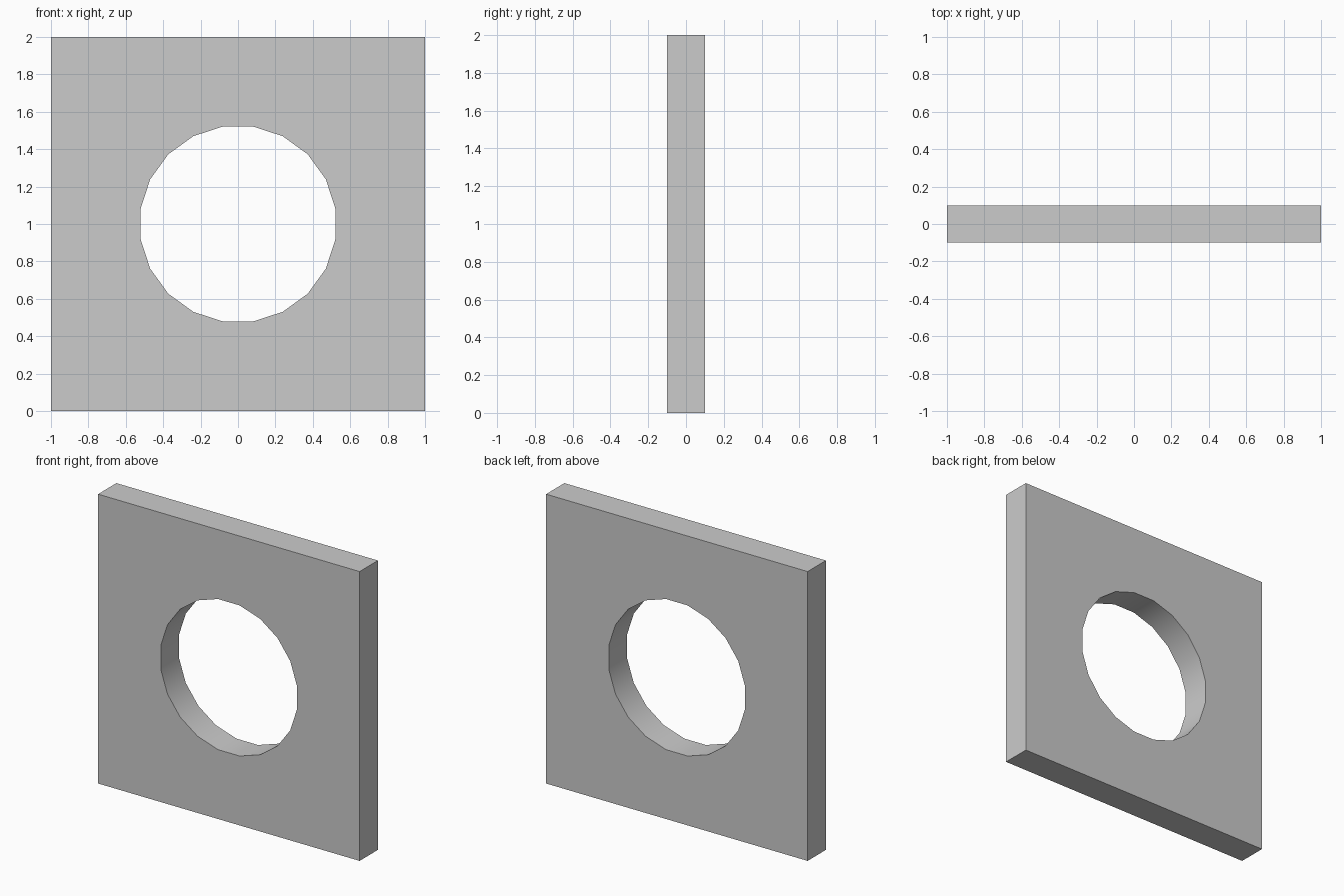
import bpy
import math

if "Cube" in bpy.data.objects:
    bpy.data.objects.remove(bpy.data.objects["Cube"])

# Square upright plate
bpy.ops.mesh.primitive_cube_add(size=1, location=(0, 0, 1))
plate = bpy.context.object
plate.name = "holed_plate"
plate.scale = (2, 0.2, 2)
bpy.ops.object.transform_apply(location=False, rotation=False, scale=True)

# Twenty-sided cutter for the round opening, flats at top, bottom and sides
bpy.ops.mesh.primitive_cylinder_add(vertices=20, radius=0.527, depth=0.6)
cutter = bpy.context.object
cutter.name = "hole_cutter"
cutter.rotation_euler.z = math.radians(9)
bpy.ops.object.transform_apply(location=False, rotation=True, scale=False)
cutter.rotation_euler.x = math.radians(90)
cutter.location = (0, 0, 1)
cutter.hide_render = True

# Cut the opening, then drop the cutter
cut = plate.modifiers.new("opening", 'BOOLEAN')
cut.operation = 'DIFFERENCE'
cut.solver = 'EXACT'
cut.object = cutter
bpy.ops.object.select_all(action='DESELECT')
plate.select_set(True)
bpy.context.view_layer.objects.active = plate
bpy.ops.object.modifier_apply(modifier=cut.name)
bpy.data.objects.remove(cutter, do_unlink=True)

# Smooth hole wall, sharp plate edges
bpy.ops.object.shade_smooth_by_angle(angle=math.radians(30))
